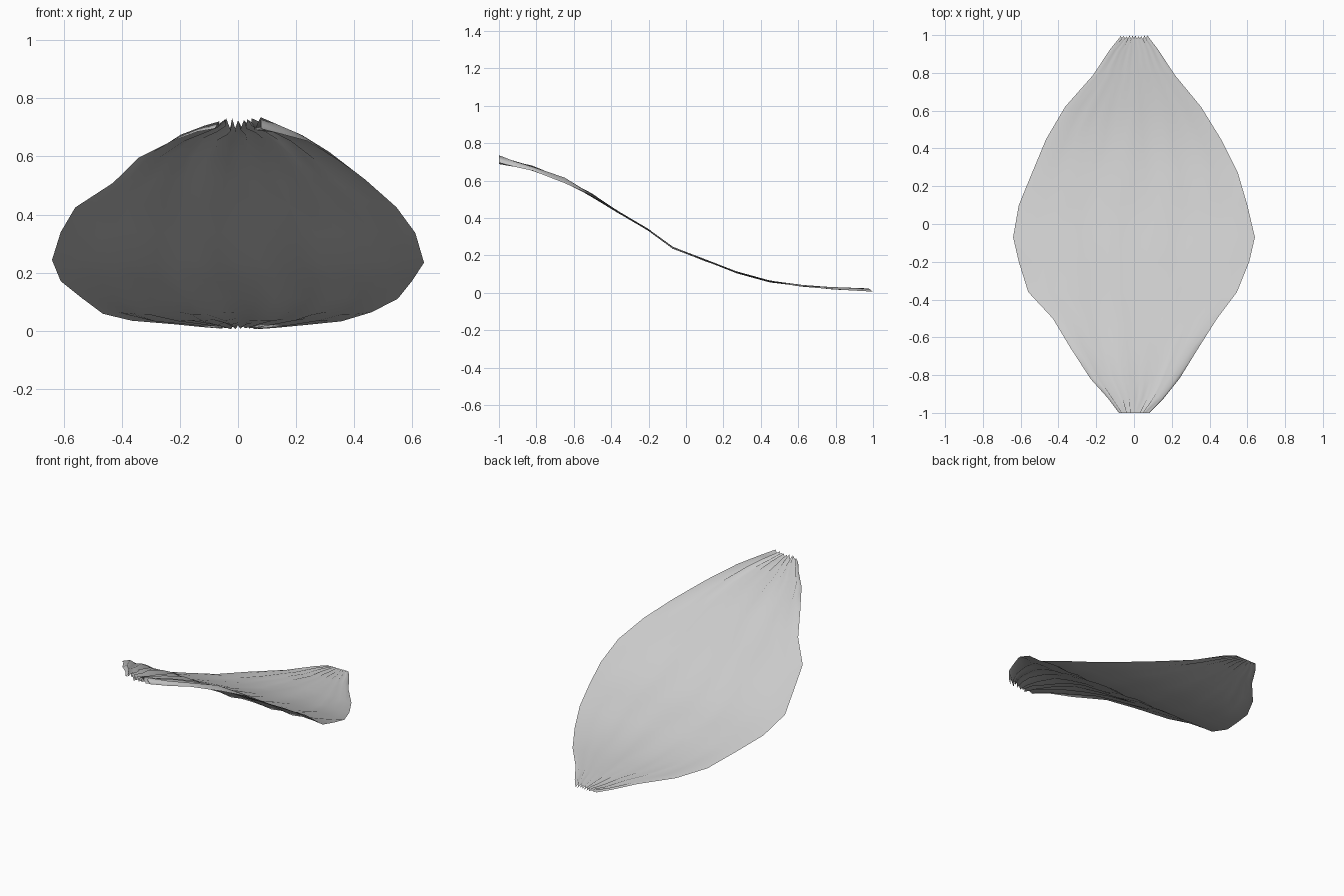
import bpy, bmesh, random

if "Cube" in bpy.data.objects:
    bpy.data.objects.remove(bpy.data.objects["Cube"])

random.seed(4)

# Stations from front tip to back tip: y, left edge, right edge, height
stations = [
    (-1.00, -0.08, 0.08, 0.712), (-0.92, -0.14, 0.16, 0.692),
    (-0.82, -0.23, 0.24, 0.665), (-0.65, -0.34, 0.345, 0.60),
    (-0.50, -0.43, 0.44, 0.52), (-0.36, -0.56, 0.545, 0.43),
    (-0.20, -0.61, 0.61, 0.335), (-0.07, -0.64, 0.64, 0.24),
    (0.10, -0.61, 0.60, 0.175), (0.27, -0.54, 0.55, 0.11),
    (0.45, -0.465, 0.46, 0.06), (0.62, -0.365, 0.355, 0.037),
    (0.79, -0.215, 0.215, 0.024), (0.92, -0.13, 0.13, 0.018),
    (1.00, -0.07, 0.07, 0.014),
]
COLS = 18

# Pleat pattern across the leaf, alternating ridges and valleys
pleats = [(1 if j % 2 else -1) * random.uniform(0.5, 1.0) for j in range(COLS + 1)]


def leaf_point(j, station):
    y, left, right, z = station
    t = j / COLS
    side = abs(2 * t - 1)
    # Pleats gather towards both tips and along the edges
    front = max(0, (-y - 0.35) / 0.65)
    back = max(0, (y - 0.45) / 0.55)
    gather = 0.020 * front ** 0.6 * (0.35 + 0.65 * max(side, front ** 3)) + 0.009 * back
    x = left + (right - left) * t
    x += pleats[(j * 5) % (COLS + 1)] * 0.012 * min(1, front * 2) * side * (side < 1)
    z += pleats[j] * gather + random.uniform(-0.006, 0.006) * (1 - back)
    tip = abs(y) == 1
    return (x, y - (0.012 * (1 + pleats[j]) * (y > 0) if tip else 0), max(z, 0))


# Leaf blade as one gathered sheet
bm = bmesh.new()
rows = [[bm.verts.new(leaf_point(j, s)) for j in range(COLS + 1)] for s in stations]
for lower, upper in zip(rows, rows[1:]):
    for j in range(COLS):
        bm.faces.new((lower[j], lower[j + 1], upper[j + 1], upper[j]))
for f in bm.faces:
    f.smooth = True
mesh = bpy.data.meshes.new("leaf_blade")
bm.to_mesh(mesh)
bm.free()
leaf = bpy.data.objects.new("leaf_blade", mesh)
bpy.context.collection.objects.link(leaf)
